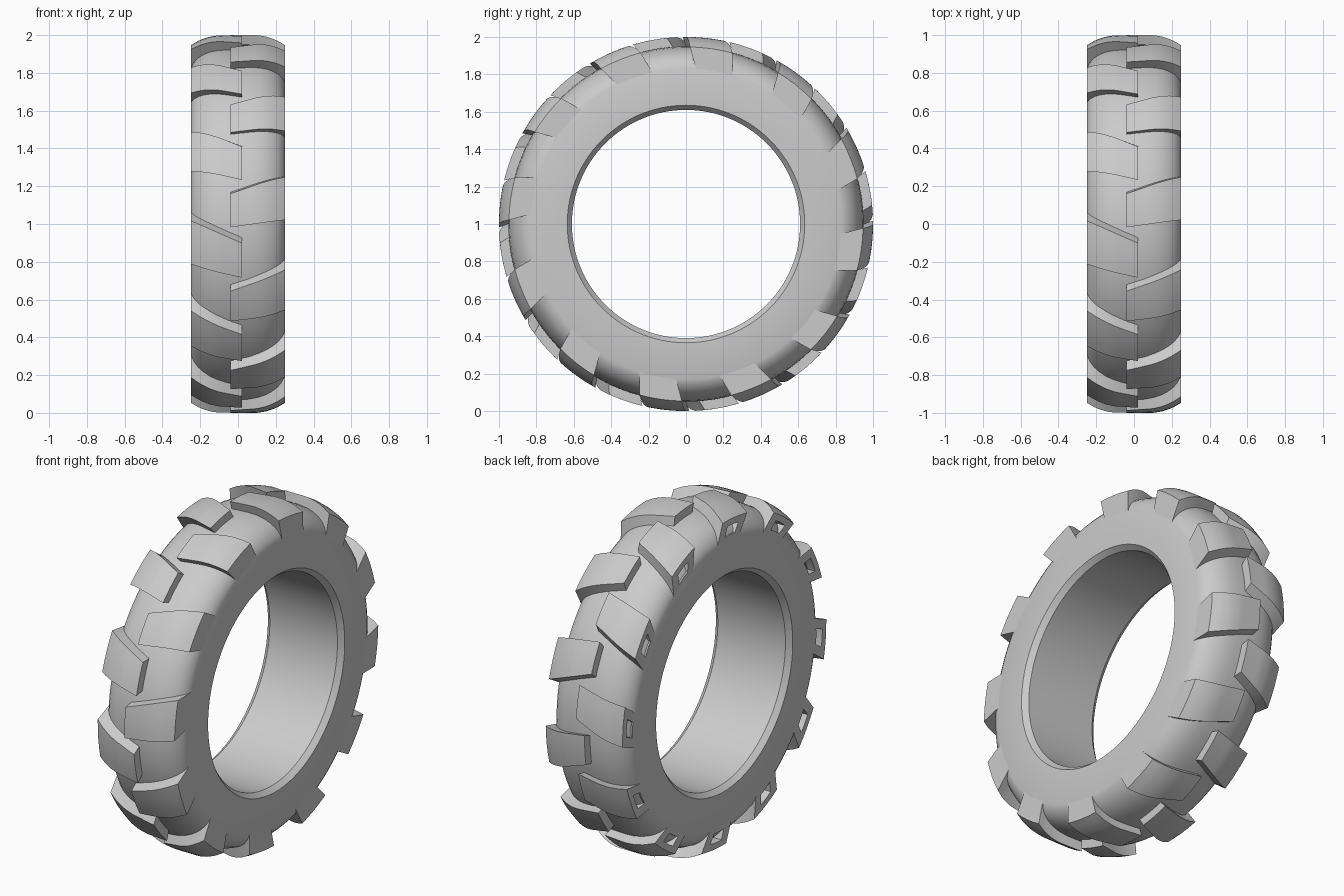
import bpy, bmesh
from math import sin, cos, radians, pi, tau
from mathutils import Vector

cube = bpy.data.objects.get("Cube")
if cube:
    bpy.data.objects.remove(cube)

rubber = bpy.data.materials.new("grey_rubber")
rubber.use_nodes = True
GREY = (0.6, 0.6, 0.6, 1)
rubber.diffuse_color = GREY
rubber.node_tree.nodes["Principled BSDF"].inputs["Base Color"].default_value = GREY

HALF = 0.25
LUGS = 12
# Half profiles as (distance from the centre plane, radius)
BODY = [(0, .95), (.06, .949), (.11, .943), (.15, .932), (.185, .915),
        (.21, .897), (.23, .875), (.243, .852), (HALF, .83)]
TREAD = [(0, 1), (.1, 1), (.15, .992), (.2, .975), (HALF, .947)]


def radius(profile, x):
    x = abs(x)
    for (x0, r0), (x1, r1) in zip(profile, profile[1:]):
        if x <= x1:
            return r0 + (r1 - r0) * (x - x0) / (x1 - x0)
    return profile[-1][1]


def wheel_point(x, r, degrees):
    """Point on the wheel; zero degrees faces the front, positive climbs."""
    a = radians(degrees)
    return Vector((x, -r * cos(a), 1 + r * sin(a)))


def finish(bm, name, angle):
    bmesh.ops.recalc_face_normals(bm, faces=bm.faces)
    mesh = bpy.data.meshes.new(name)
    bm.to_mesh(mesh)
    bm.free()
    mesh.materials.append(rubber)
    ob = bpy.data.objects.new(name, mesh)
    bpy.context.collection.objects.link(ob)
    bpy.ops.object.select_all(action='DESELECT')
    ob.select_set(True)
    bpy.context.view_layer.objects.active = ob
    bpy.ops.object.shade_smooth_by_angle(angle=radians(angle))
    return ob


# Tyre body: closed ring profile swept around the axle
def build_body(steps=120):
    bm = bmesh.new()
    outer = [(-x, r) for x, r in reversed(BODY[1:])] + BODY
    bore = [(HALF, .635), (HALF - .03, .61), (.03 - HALF, .61), (-HALF, .635)]
    profile = outer + bore
    rings = [[bm.verts.new(wheel_point(x, r, 360 * i / steps)) for x, r in profile]
             for i in range(steps)]
    n = len(profile)
    for i in range(steps):
        a, b = rings[i], rings[(i + 1) % steps]
        for j in range(n):
            k = (j + 1) % n
            bm.faces.new((a[j], a[k], b[k], b[j]))
    return finish(bm, "tyre_body", 35)


# Tread lugs: slanted blocks lofted from the middle to the shoulder
def add_lug(bm, turn, x_in, x_out, inner, outer, lean, pocket):
    sections, arc = 14, 4
    loops = []
    for s in range(sections + 1):
        t = s / sections
        x = x_in + (x_out - x_in) * t
        low = inner[0] + (outer[0] - inner[0]) * t + turn
        high = inner[1] + (outer[1] - inner[1]) * t + turn
        top, base = radius(TREAD, x), radius(BODY, x) - .006
        shift = lean * (top - base)
        angles = [low + (high - low) * k / arc for k in range(arc + 1)]
        points = [wheel_point(x, top, a) for a in angles]
        points += [wheel_point(x, base, a + shift) for a in reversed(angles)]
        loops.append([bm.verts.new(p) for p in points])
    n = len(loops[0])
    for a, b in zip(loops, loops[1:]):
        for j in range(n):
            k = (j + 1) % n
            bm.faces.new((a[j], a[k], b[k], b[j]))
    bm.faces.new(loops[0])
    cap = loops[-1]
    if not pocket:
        bm.faces.new(cap)
        return
    # Small square pocket sunk into the outer end of the block
    centre = sum((v.co for v in cap), Vector()) / n
    rim = [bm.verts.new(centre + (v.co - centre) * .45) for v in cap]
    floor = [bm.verts.new(v.co + Vector((.05, 0, 0))) for v in rim]
    for a, b in ((cap, rim), (rim, floor)):
        for j in range(n):
            k = (j + 1) % n
            bm.faces.new((a[j], a[k], b[k], b[j]))
    bm.faces.new(floor)


def build_lugs(name, *spec):
    bm = bmesh.new()
    for i in range(LUGS):
        add_lug(bm, i * 360 / LUGS, *spec)
    return finish(bm, name, 30)


build_body()
build_lugs("left_tread_lugs", -.04, HALF, (-1, 9.2), (1.3, 15.2), 20, False)
build_lugs("right_tread_lugs", .02, -HALF, (13.5, 24.2), (17.1, 31), 30, True)
